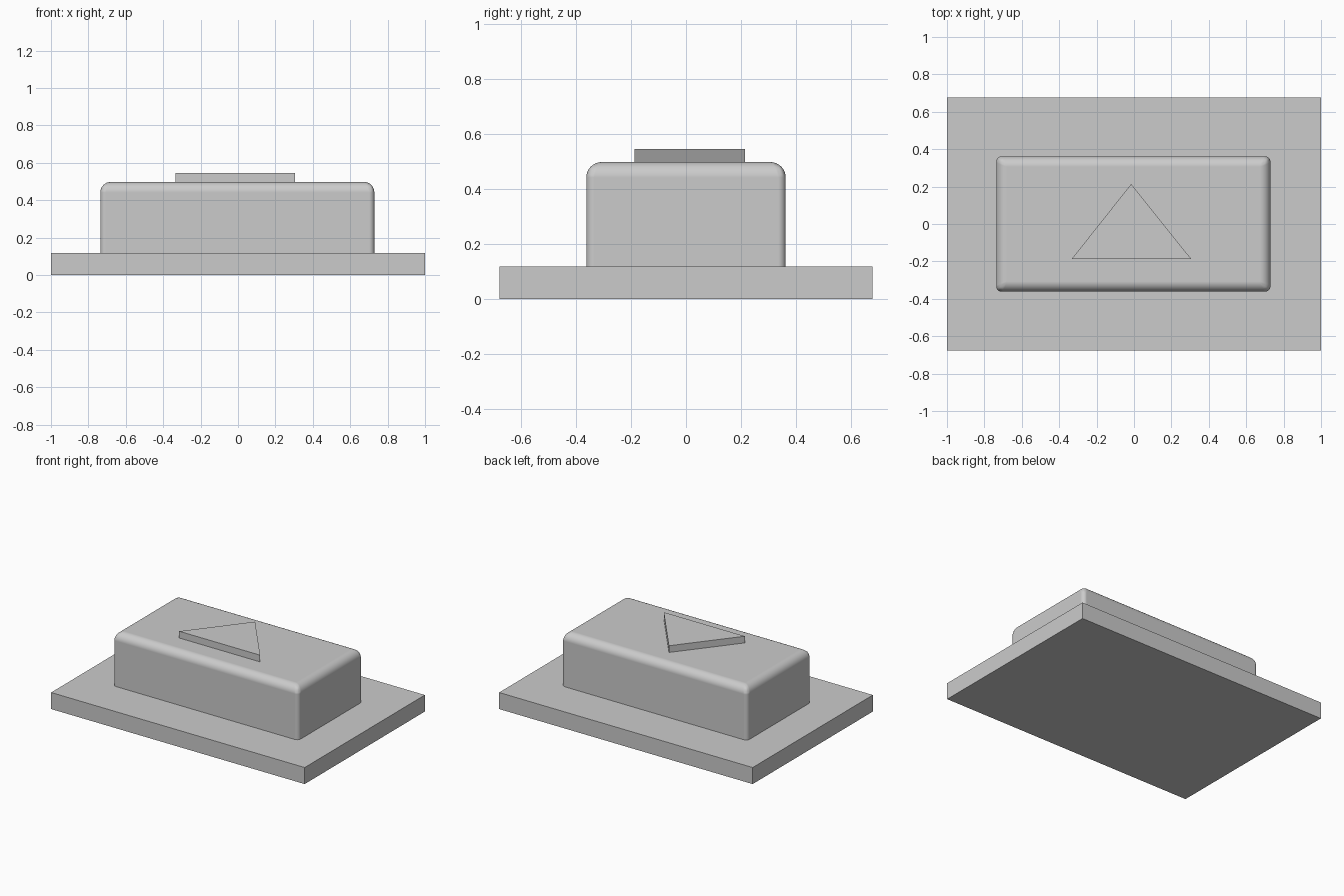
import bpy
import bmesh

cube = bpy.data.objects.get("Cube")
if cube:
    bpy.data.objects.remove(cube, do_unlink=True)

# One plain grey for everything
grey = bpy.data.materials.new("plain grey")
grey.use_nodes = True
colour = (0.6, 0.6, 0.6, 1)
grey.diffuse_color = colour
grey.node_tree.nodes["Principled BSDF"].inputs["Base Color"].default_value = colour


def prism(name, outline, bottom, top):
    """Extrude a flat outline from bottom to top."""
    bm = bmesh.new()
    face = bm.faces.new([bm.verts.new((x, y, bottom)) for x, y in outline])
    result = bmesh.ops.extrude_face_region(bm, geom=[face], use_keep_orig=True)
    for v in result["geom"]:
        if isinstance(v, bmesh.types.BMVert):
            v.co.z = top
    bmesh.ops.recalc_face_normals(bm, faces=bm.faces)
    mesh = bpy.data.meshes.new(name)
    bm.to_mesh(mesh)
    bm.free()
    mesh.materials.append(grey)
    obj = bpy.data.objects.new(name, mesh)
    bpy.context.collection.objects.link(obj)
    return obj


def rectangle(left, right, front, back):
    return [(left, front), (right, front), (right, back), (left, back)]


# Flat base plate
prism("base_plate", rectangle(-1, 1, -0.677, 0.677), 0, 0.118)

# Raised block: wide rounding on the top rim, tighter on the upright corners
block = prism("raised_block", rectangle(-0.736, 0.729, -0.362, 0.362), 0.118, 0.498)
bm = bmesh.new()
bm.from_mesh(block.data)
weight = bm.edges.layers.float.new("bevel_weight_edge")
for edge in bm.edges:
    high = sum(v.co.z > 0.3 for v in edge.verts)
    edge[weight] = (0, 0.5, 1)[high]
    edge.smooth = high > 0
bm.to_mesh(block.data)
bm.free()
block.data.shade_smooth()
for edge in block.data.edges:
    edge.use_edge_sharp = all(block.data.vertices[i].co.z < 0.3 for i in edge.vertices)
bevel = block.modifiers.new("rounded_edges", "BEVEL")
bevel.limit_method = "WEIGHT"
bevel.width = 0.056
bevel.segments = 8
bevel.harden_normals = True

# Triangular plate on top
prism("triangle_plate", [(-0.333, -0.187), (0.306, -0.187), (-0.015, 0.214)], 0.498, 0.546)
